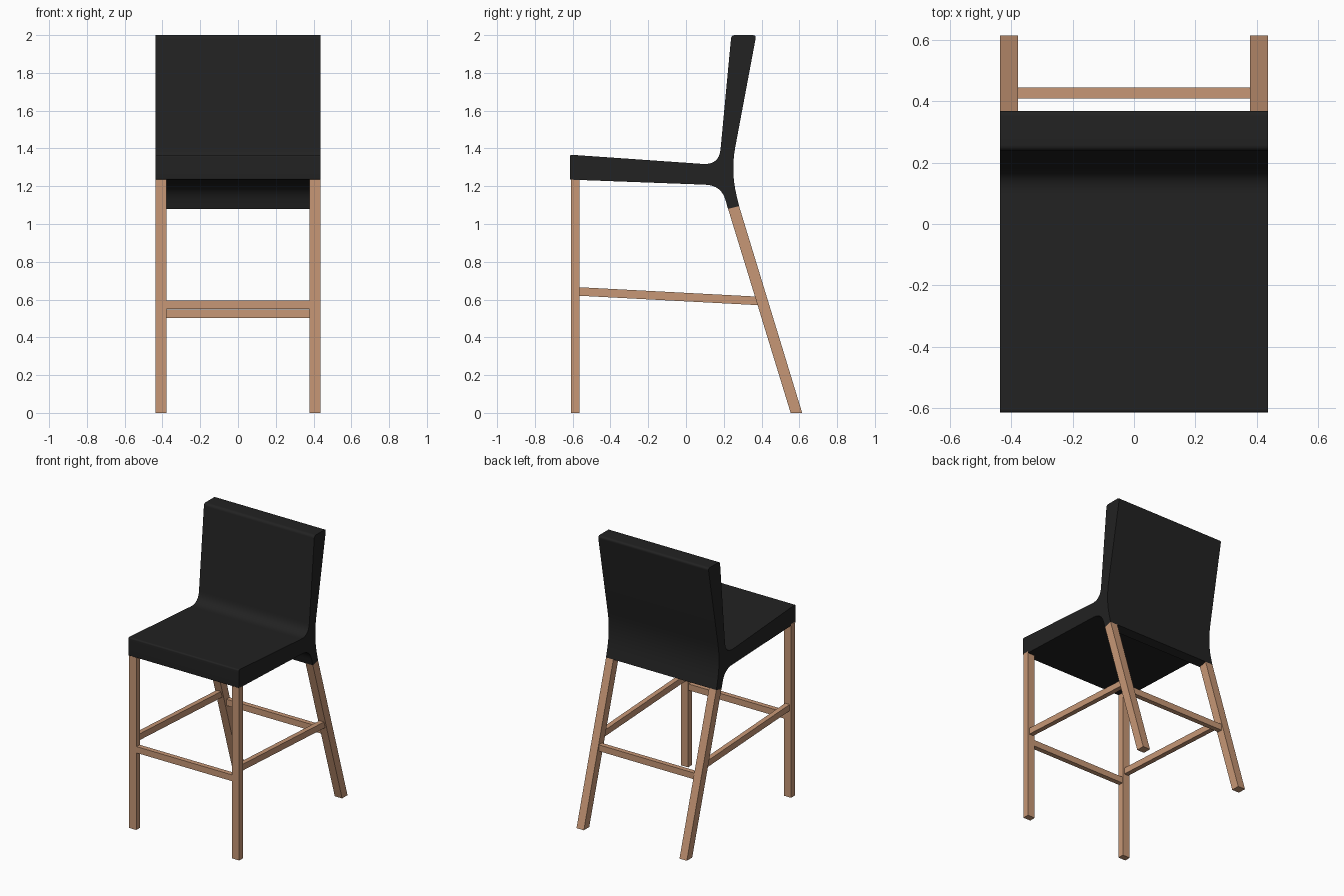
import bpy, bmesh, math
from mathutils import Vector

cube = bpy.data.objects.get("Cube")
if cube:
    bpy.data.objects.remove(cube, do_unlink=True)


def material(name, colour, roughness):
    mat = bpy.data.materials.new(name)
    mat.use_nodes = True
    mat.diffuse_color = (*colour, 1)
    bsdf = mat.node_tree.nodes["Principled BSDF"]
    bsdf.inputs["Base Color"].default_value = (*colour, 1)
    bsdf.inputs["Roughness"].default_value = roughness
    return mat


black = material("black upholstery", (0.016, 0.016, 0.016), 0.7)
wood = material("light wood", (0.57, 0.31, 0.18), 0.6)


def rounded(corners, steps=8):
    """Round (y, z, radius) corners of a closed outline; radius is the cut-back length."""
    outline = []
    for i, (y, z, r) in enumerate(corners):
        p = Vector((y, z))
        if r == 0:
            outline.append(p)
            continue
        before = Vector(corners[i - 1][:2])
        after = Vector(corners[(i + 1) % len(corners)][:2])
        a = p + (before - p).normalized() * r
        b = p + (after - p).normalized() * r
        for k in range(steps + 1):
            t = k / steps
            outline.append(a * (1 - t) ** 2 + p * 2 * t * (1 - t) + b * t ** 2)
    return outline


def extrude_x(name, outline, x0, x1, mat):
    """Side outline in (y, z) swept from x0 to x1."""
    bm = bmesh.new()
    face = bm.faces.new([bm.verts.new((x0, y, z)) for y, z in outline])
    swept = bmesh.ops.extrude_face_region(bm, geom=[face])["geom"]
    moved = [v for v in swept if isinstance(v, bmesh.types.BMVert)]
    bmesh.ops.translate(bm, verts=moved, vec=(x1 - x0, 0, 0))
    bmesh.ops.recalc_face_normals(bm, faces=bm.faces)
    mesh = bpy.data.meshes.new(name)
    bm.to_mesh(mesh)
    bm.free()
    mesh.materials.append(mat)
    obj = bpy.data.objects.new(name, mesh)
    bpy.context.collection.objects.link(obj)
    return obj


HALF = 0.437   # half width of the chair
LEG = 0.058    # leg width
RAIL = 0.035   # rail width

# Seat, backrest and rear flange as one upholstered shell
shell = extrude_x("seat_shell", rounded([
    (-0.615, 1.235, 0.008), (-0.615, 1.367, 0.012),   # front edge
    (0.175, 1.312, 0.085),                            # seat meets back
    (0.24, 2.0, 0.02), (0.372, 2.0, 0.02),            # top of back
    (0.237, 1.28, 0.13),                              # rear bend
    (0.281, 1.095, 0), (0.222, 1.08, 0),              # flange end
    (0.188, 1.205, 0.085),                            # under the seat
]), -HALF, HALF, black)
bpy.context.view_layer.objects.active = shell
shell.select_set(True)
bpy.ops.object.shade_smooth_by_angle(angle=math.radians(35))
shell.select_set(False)

# Legs and side rails, mirrored left and right
front_leg = [(-0.61, 0), (-0.565, 0), (-0.565, 1.245), (-0.61, 1.245)]
back_leg = [(0.554, 0), (0.615, 0), (0.28, 1.098), (0.222, 1.083)]
side_rail = [(-0.58, 0.621), (0.39, 0.57), (0.39, 0.615), (-0.58, 0.666)]
inset = (LEG - RAIL) / 2
for side, s in (("left", 1), ("right", -1)):
    extrude_x(side + "_front_leg", front_leg, s * (HALF - LEG), s * HALF, wood)
    extrude_x(side + "_back_leg", back_leg, s * (HALF - LEG), s * HALF, wood)
    extrude_x(side + "_side_rail", side_rail,
              s * (HALF - LEG + inset), s * (HALF - inset), wood)

# Cross rails between the legs
for name, y, z in (("front_rail", -0.605, 0.55), ("back_rail", 0.41, 0.502)):
    outline = [(y, z), (y + RAIL, z), (y + RAIL, z + 0.045), (y, z + 0.045)]
    extrude_x(name, outline, LEG / 2 - HALF, HALF - LEG / 2, wood)
